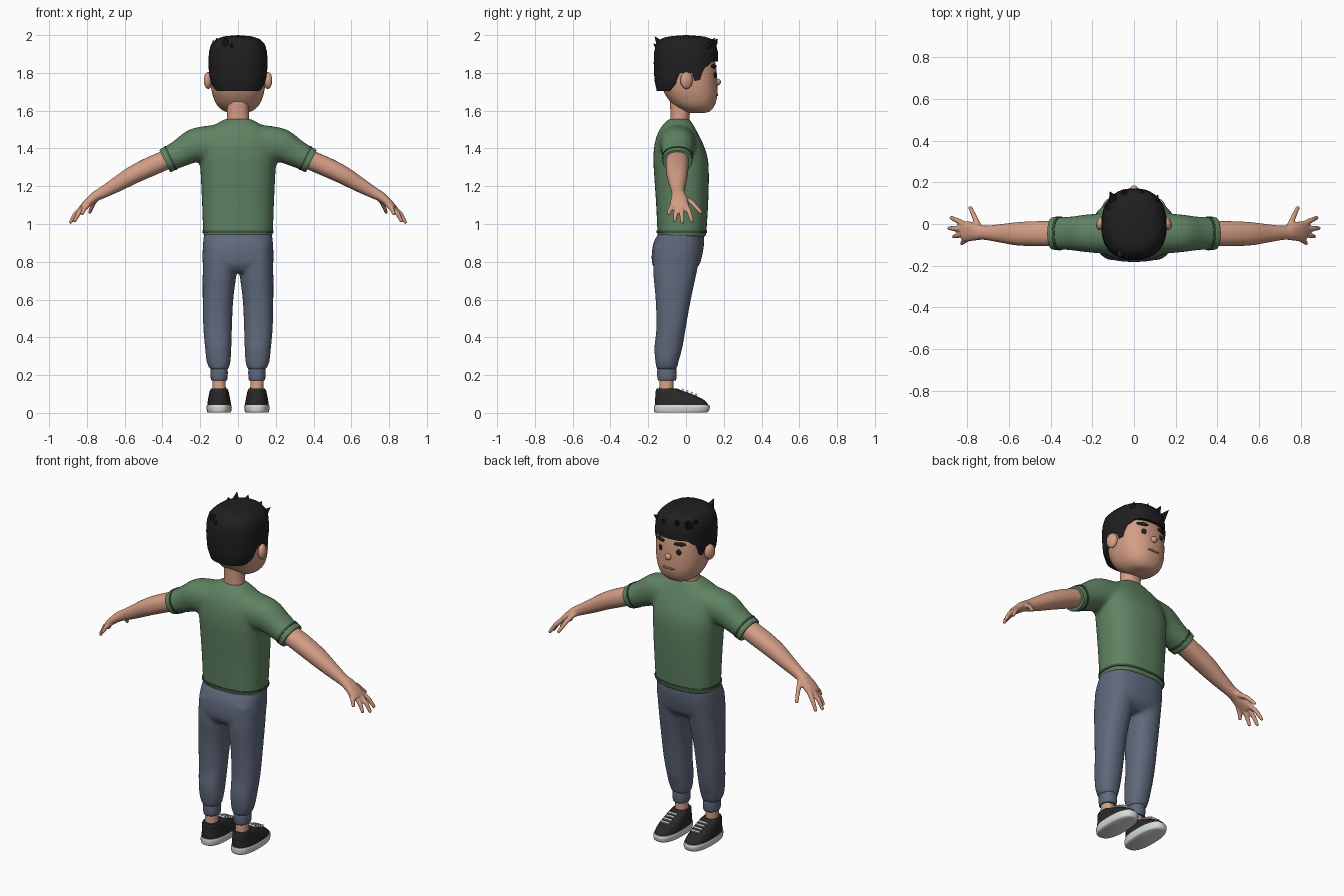
import bpy, bmesh, math
from mathutils import Vector, Matrix

if "Cube" in bpy.data.objects:
    bpy.data.objects.remove(bpy.data.objects["Cube"])


def material(name, rgb):
    m = bpy.data.materials.new(name)
    m.diffuse_color = (*rgb, 1)
    m.use_nodes = True
    m.node_tree.nodes["Principled BSDF"].inputs["Base Color"].default_value = m.diffuse_color
    return m


SKIN = material("skin", (0.66, 0.34, 0.235))
GREEN = material("shirt green", (0.115, 0.225, 0.122))
DARK_GREEN = material("hem dark green", (0.04, 0.085, 0.045))
BLUE = material("trouser blue grey", (0.115, 0.14, 0.2))
BLACK = material("hair black", (0.014, 0.014, 0.015))
SHOE = material("shoe charcoal", (0.022, 0.022, 0.023))
WHITE = material("sole white", (0.7, 0.7, 0.7))
LIP = material("lip brown", (0.3, 0.12, 0.08))


def spline(rows, u):
    """Catmull-Rom value of a list of number tuples, u in 0..1."""
    k = u * (len(rows) - 1)
    i = min(int(k), len(rows) - 2)
    t = k - i
    p = [rows[max(0, min(len(rows) - 1, i + d))] for d in (-1, 0, 1, 2)]
    return [0.5 * (2 * b + (c - a) * t + (2 * a - 5 * b + 4 * c - d) * t * t
                   + (3 * b - a - 3 * c + d) * t ** 3) for a, b, c, d in zip(*p)]


def power(v, n):
    return math.copysign(abs(v) ** (2 / n), v)


def loft(bm, rows, n=2.2, seg=32, steps=4, side=1):
    """Rows: x, y, z, ring tilt in degrees, half size in x, half size in y."""
    rings = []
    total = (len(rows) - 1) * steps
    for k in range(total + 1):
        x, y, z, tilt, a, b = spline(rows, k / total)
        t = math.radians(tilt)
        ring = []
        for j in range(seg):
            w = 2 * math.pi * j / seg
            u, v = a * power(math.cos(w), n), b * power(math.sin(w), n)
            ring.append(bm.verts.new((side * (x + u * math.cos(t)), y + v, z + u * math.sin(t))))
        rings.append(ring)
    for r, q in zip(rings, rings[1:]):
        for j in range(seg):
            bm.faces.new((r[j], r[j - 1], q[j - 1], q[j]))
    bm.faces.new(rings[0])
    bm.faces.new(rings[-1])


def ball(bm, p, size, rot=0.0):
    m = Matrix.Translation(p) @ Matrix.Rotation(rot, 4, 'Z') @ Matrix.Diagonal((*size, 1))
    bmesh.ops.create_uvsphere(bm, u_segments=20, v_segments=12, radius=1, matrix=m)


def cone(bm, p, q, r1, r2, seg=10):
    p, q = Vector(p), Vector(q)
    d = q - p
    m = Matrix.Translation((p + q) / 2) @ d.to_track_quat('Z', 'Y').to_matrix().to_4x4()
    bmesh.ops.create_cone(bm, cap_ends=True, segments=seg, radius1=r1, radius2=r2, depth=d.length, matrix=m)


def finish(name, bm, mat, voxel=0, smooth=0, angle=40):
    bmesh.ops.recalc_face_normals(bm, faces=bm.faces)
    me = bpy.data.meshes.new(name)
    bm.to_mesh(me)
    bm.free()
    me.materials.append(mat)
    ob = bpy.data.objects.new(name, me)
    bpy.context.collection.objects.link(ob)
    if voxel:
        mod = ob.modifiers.new("fuse", 'REMESH')
        mod.mode, mod.voxel_size, mod.use_smooth_shade = 'VOXEL', voxel, True
        mod = ob.modifiers.new("soften", 'SMOOTH')
        mod.factor, mod.iterations = 0.5, smooth
    else:
        bpy.ops.object.select_all(action='DESELECT')
        ob.select_set(True)
        bpy.context.view_layer.objects.active = ob
        bpy.ops.object.shade_smooth_by_angle(angle=math.radians(angle))
    return ob


def upright(*rows):
    """Short rows: x, z, half x, back y, front y."""
    return [(x, (y0 + y1) / 2, z, 0, a, (y1 - y0) / 2) for x, z, a, y0, y1 in rows]


# shirt: body and both sleeves fused
bm = bmesh.new()
loft(bm, upright((0, .93, .184, -.15, .106), (0, 1.1, .19, -.158, .117), (0, 1.25, .197, -.168, .121),
                 (0, 1.35, .202, -.173, .115), (0, 1.43, .195, -.165, .088), (0, 1.49, .17, -.145, .058),
                 (0, 1.53, .115, -.118, .035), (0, 1.557, .066, -.092, .018)), n=2.5, seg=40)
for s in (1, -1):
    loft(bm, [(.12, -.045, 1.42, 84, .105, .1), (.23, -.045, 1.415, 74, .09, .09),
              (.31, -.045, 1.373, 65, .073, .08), (.385, -.045, 1.334, 64, .064, .077)], side=s)
finish("shirt", bm, GREEN, 0.011, 8)

# dark seams above the hem and the sleeve ends
bm = bmesh.new()
loft(bm, upright((0, .953, .189, -.155, .111), (0, .966, .189, -.155, .111)), n=2.5, seg=40, steps=1)
for s in (1, -1):
    loft(bm, [(.352, -.045, 1.351, 64, .07, .081), (.362, -.045, 1.346, 64, .069, .081)], steps=1, side=s)
finish("shirt_seams", bm, DARK_GREEN)

# folded sleeve ends
bm = bmesh.new()
for s in (1, -1):
    loft(bm, [(.364, -.045, 1.345, 64, .067, .079), (.375, -.045, 1.339, 64, .068, .08),
              (.388, -.045, 1.333, 64, .064, .077)], steps=2, side=s)
finish("sleeve_cuffs", bm, GREEN)

# trousers: hips and both legs fused
bm = bmesh.new()
loft(bm, upright((0, .96, .178, -.14, .095), (0, .9, .185, -.172, .096), (0, .83, .188, -.182, .085),
                 (0, .78, .184, -.176, .068), (0, .745, .165, -.15, .03)), n=2.6, seg=40)
for s in (1, -1):
    loft(bm, upright((.095, .88, .088, -.17, .08), (.097, .75, .09, -.174, .058), (.106, .6, .081, -.161, .026),
                     (.108, .45, .076, -.157, -.001), (.105, .35, .07, -.167, -.018),
                     (.103, .275, .064, -.163, -.038), (.1, .23, .05, -.155, -.048)), side=s)
finish("trousers", bm, BLUE, 0.011, 6)

# ankle bands
bm = bmesh.new()
for s in (1, -1):
    loft(bm, upright((.1, .172, .04, -.147, -.055), (.1, .18, .044, -.151, -.051),
                     (.1, .215, .046, -.153, -.049), (.1, .24, .044, -.15, -.052)), steps=2, side=s)
finish("ankle_bands", bm, BLUE)

# ankles
bm = bmesh.new()
for s in (1, -1):
    loft(bm, upright((.1, .09, .036, -.145, -.065), (.1, .2, .034, -.137, -.067)), steps=1, side=s)
finish("ankles", bm, SKIN)

# shoes
bm = bmesh.new()
for s in (1, -1):
    loft(bm, upright((.1, .03, .062, -.164, .118), (.1, .052, .062, -.164, .112), (.1, .075, .058, -.163, .085),
                     (.1, .1, .053, -.162, .03), (.1, .118, .049, -.16, -.02), (.1, .128, .043, -.156, -.045)),
         n=2.5, side=s)
finish("shoe_uppers", bm, SHOE)
bm = bmesh.new()
for s in (1, -1):
    loft(bm, upright((.1, .001, .058, -.16, .105), (.1, .008, .064, -.168, .12),
                     (.1, .03, .067, -.17, .126), (.1, .043, .064, -.168, .122)), n=2.5, side=s)
finish("shoe_soles", bm, WHITE)
bm = bmesh.new()
for s in (1, -1):
    for y, z in ((-.018, .121), (.006, .114), (.03, .105), (.053, .096)):
        m = Matrix.Translation((s * .1, y, z)) @ Matrix.Rotation(-.4, 4, 'X') @ Matrix.Diagonal((.056, .011, .012, 1))
        bmesh.ops.create_cube(bm, size=1, matrix=m)
finish("laces", bm, WHITE)

# arms with hands, fused per side
for s, word in ((1, "right"), (-1, "left")):
    bm = bmesh.new()
    loft(bm, [(.33, -.045, 1.36, 62, .05, .06), (.45, -.046, 1.31, 62, .052, .06),
              (.555, -.047, 1.26, 62, .048, .056), (.64, -.045, 1.21, 60, .04, .044),
              (.715, -.042, 1.167, 57, .031, .034), (.755, -.038, 1.145, 52, .027, .04),
              (.80, -.035, 1.108, 50, .022, .049), (.825, -.035, 1.085, 50, .016, .044)], side=s)
    for path in (((.74, -.02, 1.148), (.765, .035, 1.11), (.785, .078, 1.062)),
                 ((.81, -.002, 1.1), (.85, .018, 1.06), (.876, .03, 1.018)),
                 ((.815, -.024, 1.098), (.862, -.022, 1.052), (.886, -.02, 1.01)),
                 ((.81, -.046, 1.095), (.845, -.055, 1.055), (.864, -.06, 1.018)),
                 ((.79, -.066, 1.108), (.815, -.082, 1.08), (.825, -.092, 1.055))):
        pts = [(s * x, y, z) for x, y, z in path]
        for p, q, r1, r2 in zip(pts, pts[1:], (.015, .013), (.013, .01)):
            cone(bm, p, q, r1, r2)
            ball(bm, q, (r2, r2, r2))
    finish(word + "_arm", bm, SKIN, 0.0055, 4)

# head and neck
HEAD = upright((0, 1.587, .02, .04, .09), (0, 1.596, .07, -.01, .125), (0, 1.625, .108, -.06, .15),
               (0, 1.67, .13, -.1, .164), (0, 1.72, .142, -.125, .166), (0, 1.78, .147, -.14, .164),
               (0, 1.85, .146, -.145, .156), (0, 1.91, .132, -.13, .135), (0, 1.95, .09, -.09, .09))
bm = bmesh.new()
loft(bm, HEAD, n=2.3, seg=48)
finish("head", bm, SKIN)
bm = bmesh.new()
loft(bm, upright((0, 1.5, .068, -.09, .018), (0, 1.56, .058, -.083, .018), (0, 1.67, .058, -.085, .03)))
finish("neck", bm, SKIN)
bm = bmesh.new()
for s in (1, -1):
    ball(bm, (s * .158, .003, 1.76), (.022, .034, .045), s * .3)
ball(bm, (0, .168, 1.752), (.019, .017, .018))
finish("ears_and_nose", bm, SKIN)


def face_point(x, z):
    """Point on the front of the head, with the turn of the surface there."""
    lo, hi = next((p, q) for p, q in zip(HEAD, HEAD[1:]) if q[2] >= z)
    t = (z - lo[2]) / (hi[2] - lo[2])
    _, c, _, _, a, b = [p + (q - p) * t for p, q in zip(lo, hi)]
    y = lambda v: c + b * (1 - abs(v / a) ** 2.3) ** (1 / 2.3)
    return (x, y(x), z), math.atan((y(x + .005) - y(x - .005)) / .01)


# eyes, brows and mouth
for name, z, off, size, mat in (("eyes", 1.788, .06, (.015, .005, .017), BLACK),
                                ("brows", 1.835, .064, (.034, .009, .011), BLACK),
                                ("mouth", 1.683, .014, (.024, .006, .006), LIP)):
    bm = bmesh.new()
    for s in (1, -1):
        p, turn = face_point(s * off, z)
        ball(bm, p, size, turn)
    finish(name, bm, mat)

# hair cap: its lower edge follows the fringe, sideburns, ears and nape
EDGE = ((0, 1.862), (38, 1.86), (50, 1.835), (58, 1.825), (64, 1.765), (76, 1.755), (80, 1.8),
        (98, 1.8), (106, 1.735), (122, 1.705), (181, 1.703))
CAP = [(1.70, .13, .148), (1.76, .151, .161), (1.85, .157, .165), (1.91, .154, .163), (1.95, .143, .153),
       (1.98, .115, .13), (1.994, .07, .085), (2.0, 0, 0)]


def table(rows, k):
    for p, q in zip(rows, rows[1:]):
        if k <= q[0]:
            t = max(0, (k - p[0]) / (q[0] - p[0]))
            return [a + (b - a) * t for a, b in zip(p, q)]
    return list(rows[-1])


bm = bmesh.new()
SEG, ROWS = 72, 18
grid = []
for k in range(-1, ROWS + 1):
    ring = []
    for j in range(SEG):
        w = 2 * math.pi * j / SEG
        low = table(EDGE, abs(math.degrees(w if w <= math.pi else w - 2 * math.pi)))[1]
        z = low + (2 - low) * math.sin(math.pi / 2 * max(k, 0) / ROWS)
        _, a, b = table(CAP, z)
        f = .86 if k < 0 else 1
        front = .012 * max(0, math.cos(w))
        ring.append(bm.verts.new((f * a * power(math.sin(w), 2.4),
                                  -.006 + f * (b + (front if k < ROWS else 0)) * power(math.cos(w), 2.4), z)))
    grid.append(ring)
for r, q in zip(grid, grid[1:]):
    for j in range(SEG):
        bm.faces.new((r[j - 1], r[j], q[j], q[j - 1]))
bmesh.ops.remove_doubles(bm, verts=bm.verts, dist=1e-4)
finish("hair", bm, BLACK, angle=50)

# pointed tufts at the front and back of the hair
bm = bmesh.new()
for p, q, r in (((-.09, .10, 1.93), (-.115, .155, 1.985), .035), ((-.04, .12, 1.93), (-.05, .168, 1.98), .035),
                ((.03, .12, 1.92), (.04, .168, 1.965), .035), ((.09, .09, 1.92), (.115, .14, 1.96), .035),
                ((-.06, -.12, 1.93), (-.07, -.165, 1.992), .035), ((-.03, -.12, 1.91), (-.035, -.172, 1.955), .035),
                ((-.1, .06, 1.94), (-.135, .1, 1.97), .03)):
    cone(bm, p, q, r, .001, 6)
finish("hair_tufts", bm, BLACK, angle=20)
